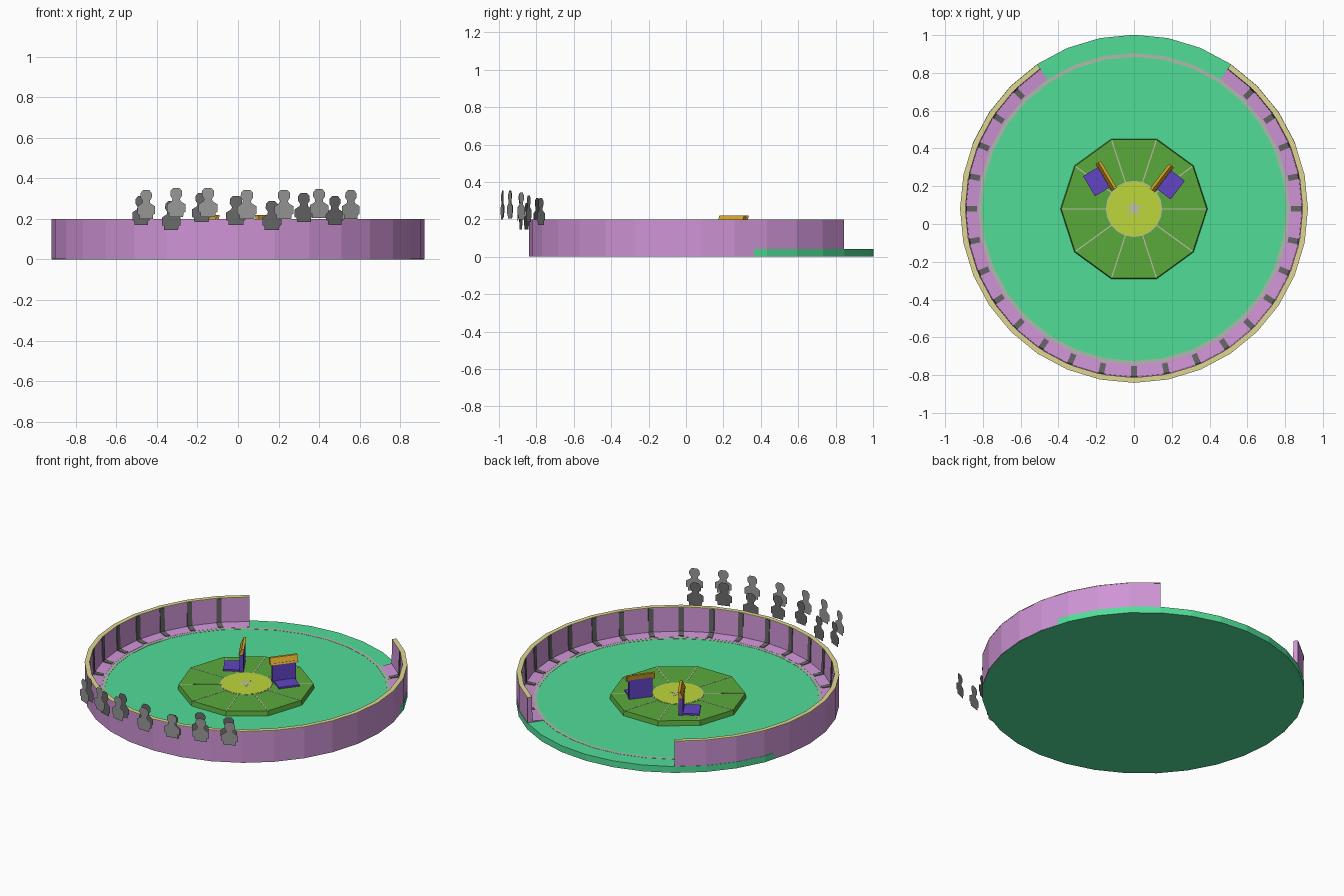
import bpy, bmesh, math
from mathutils import Vector, Matrix

if "Cube" in bpy.data.objects:
    bpy.data.objects.remove(bpy.data.objects["Cube"])

CY = 0.08            # arena centre in y
SEG = 32
STEP = 2 * math.pi / SEG


def mat(name, r, g, b):
    m = bpy.data.materials.new(name)
    lin = [(c / 255) ** 2.2 for c in (r, g, b)]
    m.diffuse_color = (*lin, 1)
    m.use_nodes = True
    m.node_tree.nodes["Principled BSDF"].inputs["Base Color"].default_value = m.diffuse_color
    return m


PINK = mat("wall_pink", 205, 146, 212)
CREAM = mat("rim_cream", 222, 214, 145)
GREEN = mat("floor_green", 82, 220, 150)
GRASS = mat("platform_green", 90, 168, 62)
LIME = mat("centre_lime", 188, 214, 60)
LINE = mat("pale_line", 190, 190, 170)
RING = mat("ring_grey", 170, 185, 170)
DARK = mat("post_grey", 100, 100, 100)
PURPLE = mat("screen_purple", 98, 70, 195)
GOLD = mat("screen_gold", 215, 165, 45)
FAN_A = mat("crowd_light", 150, 150, 150)
FAN_B = mat("crowd_dark", 105, 105, 105)


def build(name, verts, faces, material):
    me = bpy.data.meshes.new(name)
    me.from_pydata(verts, [], faces)
    bm = bmesh.new()
    bm.from_mesh(me)
    bmesh.ops.recalc_face_normals(bm, faces=bm.faces)
    bm.to_mesh(me)
    bm.free()
    me.materials.append(material)
    ob = bpy.data.objects.new(name, me)
    bpy.context.collection.objects.link(ob)
    return ob


def polar(r, a, z):
    return (r * math.cos(a), CY + r * math.sin(a), z)


def sweep(name, profile, angles, material, closed=False):
    """Turn an (r, z) profile loop through the given angles."""
    n, k = len(profile), len(angles)
    v = [polar(r, a, z) for a in angles for r, z in profile]
    f = []
    for i in range(k if closed else k - 1):
        j = (i + 1) % k
        f += [(i*n + p, i*n + (p+1) % n, j*n + (p+1) % n, j*n + p) for p in range(n)]
    if not closed:
        f += [tuple(range(n)), tuple((k-1)*n + p for p in range(n))]
    return build(name, v, f, material)


def prism(name, bottom, top, material):
    """Solid between two matching loops of 3D points."""
    n = len(bottom)
    f = [tuple(range(n)), tuple(range(n, 2*n))]
    f += [(i, (i+1) % n, n + (i+1) % n, n + i) for i in range(n)]
    return build(name, list(bottom) + list(top), f, material)


def disc(name, sides, r0, z0, r1, z1, material):
    a = [2 * math.pi * i / sides for i in range(sides)]
    return prism(name, [polar(r0, t, z0) for t in a], [polar(r1, t, z1) for t in a], material)


# floor slab, showing slightly outside the wall around the rear opening
def floor_r(i):
    return 0.922 if 2 <= i <= 14 else 0.917


prism("arena_floor", [polar(floor_r(i), i*STEP, 0) for i in range(SEG)],
      [polar(floor_r(i), i*STEP, 0.04) for i in range(SEG)], GREEN)
full = [i * STEP for i in range(SEG)]
sweep("floor_ring", [(0.805, 0.039), (0.825, 0.039), (0.825, 0.0412), (0.805, 0.0412)],
      full, RING, closed=True)

# wall with inner ledge, open at the back for six segments
arc = [i * STEP for i in range(-21, 6)]
sweep("arena_wall", [(0.92, 0.002), (0.92, 0.198), (0.895, 0.198), (0.89, 0.048),
                     (0.825, 0.042), (0.825, 0.002)], arc, PINK)
sweep("wall_rim", [(0.921, 0.196), (0.921, 0.2), (0.893, 0.2), (0.893, 0.196)], arc, CREAM)

# L-shaped posts on the inner wall
L = [(0.896, 0.196), (0.889, 0.196), (0.884, 0.052), (0.832, 0.046), (0.832, 0.041), (0.893, 0.042)]
for i in range(-20, 5):
    a = i * STEP
    t = Vector((-math.sin(a), math.cos(a), 0)) * 0.015
    pts = [Vector(polar(r, a, z)) for r, z in L]
    prism("wall_post", [p - t for p in pts], [p + t for p in pts], DARK)

# ten-sided centre platform
disc("platform", 10, 0.39, 0.038, 0.385, 0.07, GRASS)
for i in range(10):
    a = i * math.pi / 5
    t = Vector((-math.sin(a), math.cos(a), 0)) * 0.003
    q = [Vector(polar(0.14, a, 0.07)) - t, Vector(polar(0.383, a, 0.07)) - t,
         Vector(polar(0.383, a, 0.07)) + t, Vector(polar(0.14, a, 0.07)) + t]
    prism("platform_line", q, [p + Vector((0, 0, 0.0012)) for p in q], LINE)
disc("centre_border", 20, 0.149, 0.069, 0.149, 0.0715, LINE)
disc("centre_disc", 20, 0.144, 0.069, 0.144, 0.0725, LIME)
star = [(0.05 if i % 2 == 0 else 0.018, math.pi / 2 + i * math.pi / 5) for i in range(10)]
prism("centre_star", [polar(r, a, 0.072) for r, a in star],
      [polar(r, a, 0.074) for r, a in star], LINE)


# two screens: base plate, upright panel and leaning gold top
def screen(cx, cy, ux, uy, ox, oy):
    u = Vector((ux, uy, 0)).normalized()
    o = Vector((ox, oy, 0)).normalized()
    c = Vector((cx, cy, 0))

    def bar(name, half, prof, m):
        pts = [c + o * d + Vector((0, 0, z)) for d, z in prof]
        prism(name, [p - u * half for p in pts], [p + u * half for p in pts], m)

    bar("screen_base", 0.062, [(0, 0.07), (0.105, 0.07), (0.105, 0.08), (0, 0.08)], PURPLE)
    bar("screen_panel", 0.07, [(-0.012, 0.07), (0.012, 0.07), (0.012, 0.19), (-0.012, 0.19)], PURPLE)
    bar("screen_top", 0.083, [(-0.01, 0.18), (0.016, 0.18), (-0.002, 0.22), (-0.017, 0.22)], GOLD)


screen(-0.148, 0.254, 0.085, -0.143, -0.143, -0.085)
screen(0.148, 0.243, -0.106, -0.138, 0.138, -0.106)

# crowd: flat silhouettes in two curved rows
HALF = [(0.036, 0), (0.038, 0.022), (0.048, 0.024), (0.048, 0.062), (0.022, 0.078), (0.02, 0.09),
        (0.031, 0.106), (0.03, 0.128), (0.016, 0.143)]
SHAPE = HALF + [(-x, z) for x, z in reversed(HALF)]


def row(name, people, y0, xc, k, m):
    for x, z in people:
        y = y0 + k * (x - xc) ** 2
        rot = Matrix.Rotation(math.atan(2 * k * (x - xc)), 4, 'Z')
        v = [Matrix.Translation((x, y, z)) @ rot @ Vector((px, 0, pz)) for px, pz in SHAPE]
        build(name, v, [tuple(range(len(v)))], m)


row("crowd_outer", [(-.453, .2), (-.305, .21), (-.148, .21), (.044, .2), (.227, .2),
                    (.4, .205), (.557, .2)], -0.998, 0.05, 0.46, FAN_A)
row("crowd_inner", [(-.478, .17), (-.33, .145), (-.18, .185), (-.01, .17), (.167, .145),
                    (.325, .185), (.478, .17)], -0.9, -0.02, 0.5, FAN_B)
